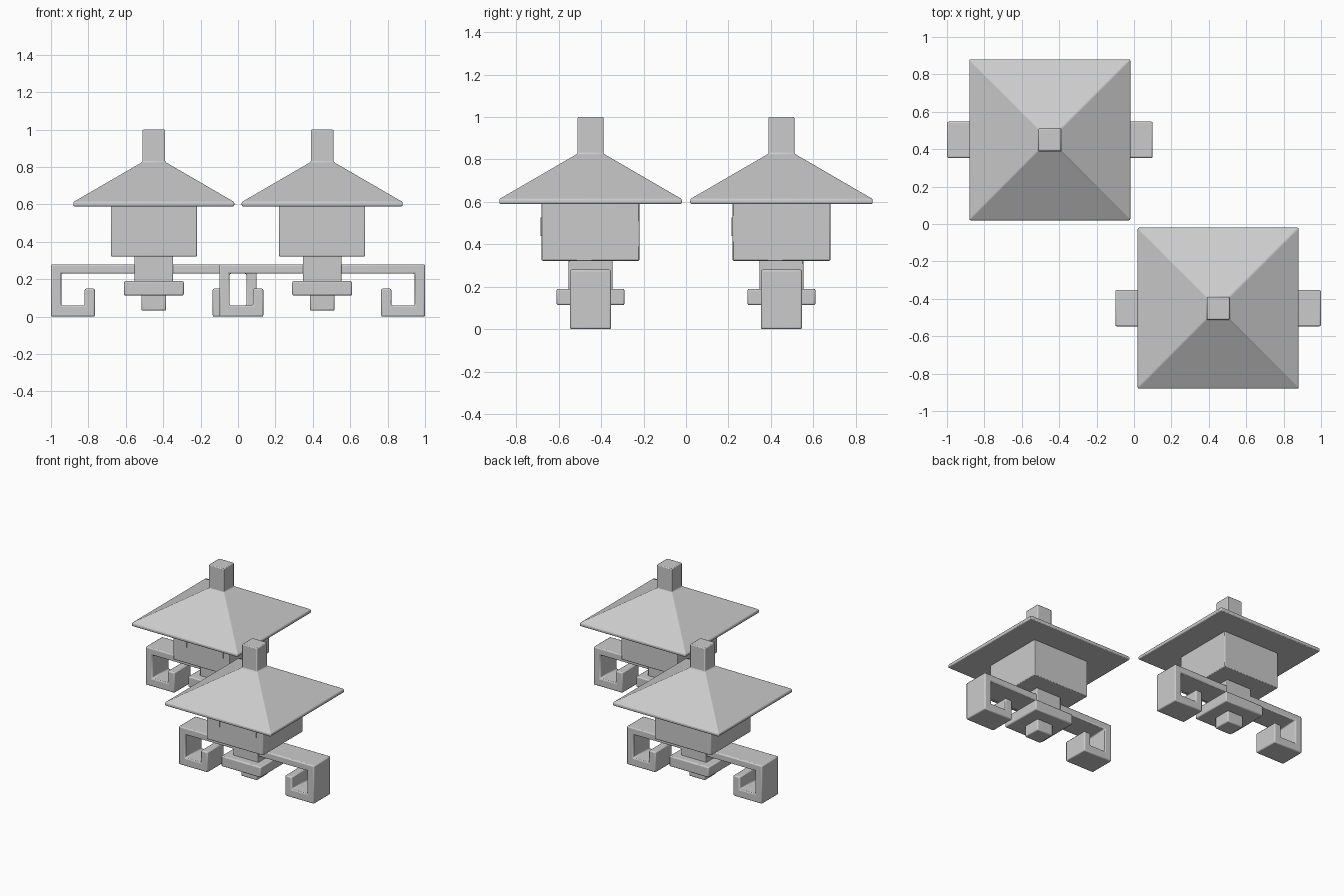
import bpy
import bmesh

if "Cube" in bpy.data.objects:
    bpy.data.objects.remove(bpy.data.objects["Cube"])

stone = bpy.data.materials.new("stone_grey")
stone.diffuse_color = (0.6, 0.6, 0.6, 1)
stone.use_nodes = True
stone.node_tree.nodes["Principled BSDF"].inputs["Base Color"].default_value = stone.diffuse_color


def finish(bm, name, centre, bevel=0.008):
    """Turn a bmesh into a softly bevelled object at a lantern centre."""
    bmesh.ops.recalc_face_normals(bm, faces=bm.faces)
    mesh = bpy.data.meshes.new(name)
    bm.to_mesh(mesh)
    bm.free()
    mesh.materials.append(stone)
    obj = bpy.data.objects.new(name, mesh)
    bpy.context.collection.objects.link(obj)
    obj.location = (centre[0], centre[1], 0)
    if bevel:
        mod = obj.modifiers.new("soft_edges", "BEVEL")
        mod.width = bevel
        mod.segments = 2
        mod.limit_method = "ANGLE"
    bpy.ops.object.select_all(action="DESELECT")
    obj.select_set(True)
    bpy.context.view_layer.objects.active = obj
    bpy.ops.object.shade_smooth_by_angle(angle=0.6)
    return obj


def square_stack(name, centre, rings, bevel=0.008):
    """Solid made of stacked square rings (half width, height)."""
    bm = bmesh.new()
    loops = [[bm.verts.new((sx * r, sy * r, z))
              for sx, sy in ((-1, -1), (1, -1), (1, 1), (-1, 1))]
             for r, z in rings]
    for a, b in zip(loops, loops[1:]):
        for i in range(4):
            j = (i + 1) % 4
            bm.faces.new((a[i], a[j], b[j], b[i]))
    bm.faces.new(loops[0][::-1])
    bm.faces.new(loops[-1])
    return finish(bm, name, centre, bevel)


def extrude_y(name, centre, outline, y0, y1, bevel=0.008):
    """Extrude an x-z outline from y0 to y1."""
    bm = bmesh.new()
    face = bm.faces.new([bm.verts.new((x, y0, z)) for x, z in outline])
    out = bmesh.ops.extrude_face_region(bm, geom=[face])["geom"]
    verts = [g for g in out if isinstance(g, bmesh.types.BMVert)]
    bmesh.ops.translate(bm, verts=verts, vec=(0, y1 - y0, 0))
    return finish(bm, name, centre, bevel)


# Half outline of the curled bracket, mirrored for the other side
half = [(0.55, 0.28), (0.55, 0.005), (0.315, 0.005), (0.315, 0.15),
        (0.37, 0.15), (0.37, 0.06), (0.495, 0.06), (0.495, 0.23)]
half = [(x, 0 if z == 0.005 else z) for x, z in half]
bracket = half + [(-x, z) for x, z in reversed(half)]

for tag, c in (("left", (-0.45, 0.45)), ("right", (0.45, -0.45))):
    # Roof with spire
    square_stack(tag + "_roof", c, [(0.43, 0.59), (0.43, 0.613),
                                    (0.061, 0.827), (0.061, 1.0)], 0.006)
    # Lantern body and neck
    square_stack(tag + "_body", c, [(0.23, 0.322), (0.23, 0.6)], 0.005)
    square_stack(tag + "_neck", c, [(0.103, 0.15), (0.103, 0.34)], 0.005)
    # Base plate and foot
    square_stack(tag + "_base_plate", c, [(0.16, 0.113), (0.16, 0.19)])
    square_stack(tag + "_foot", c, [(0.066, 0.032), (0.066, 0.13)])
    # Curled bracket
    extrude_y(tag + "_bracket", c, bracket, -0.097, 0.097)
    # Thin window plates on the front
    for s, side in ((-1, "a"), (1, "b")):
        outline = [(s * 0.12, 0.44), (s * 0.178, 0.44),
                   (s * 0.178, 0.525), (s * 0.12, 0.525)]
        extrude_y(tag + "_window_" + side, c, outline, -0.236, -0.228, 0)
